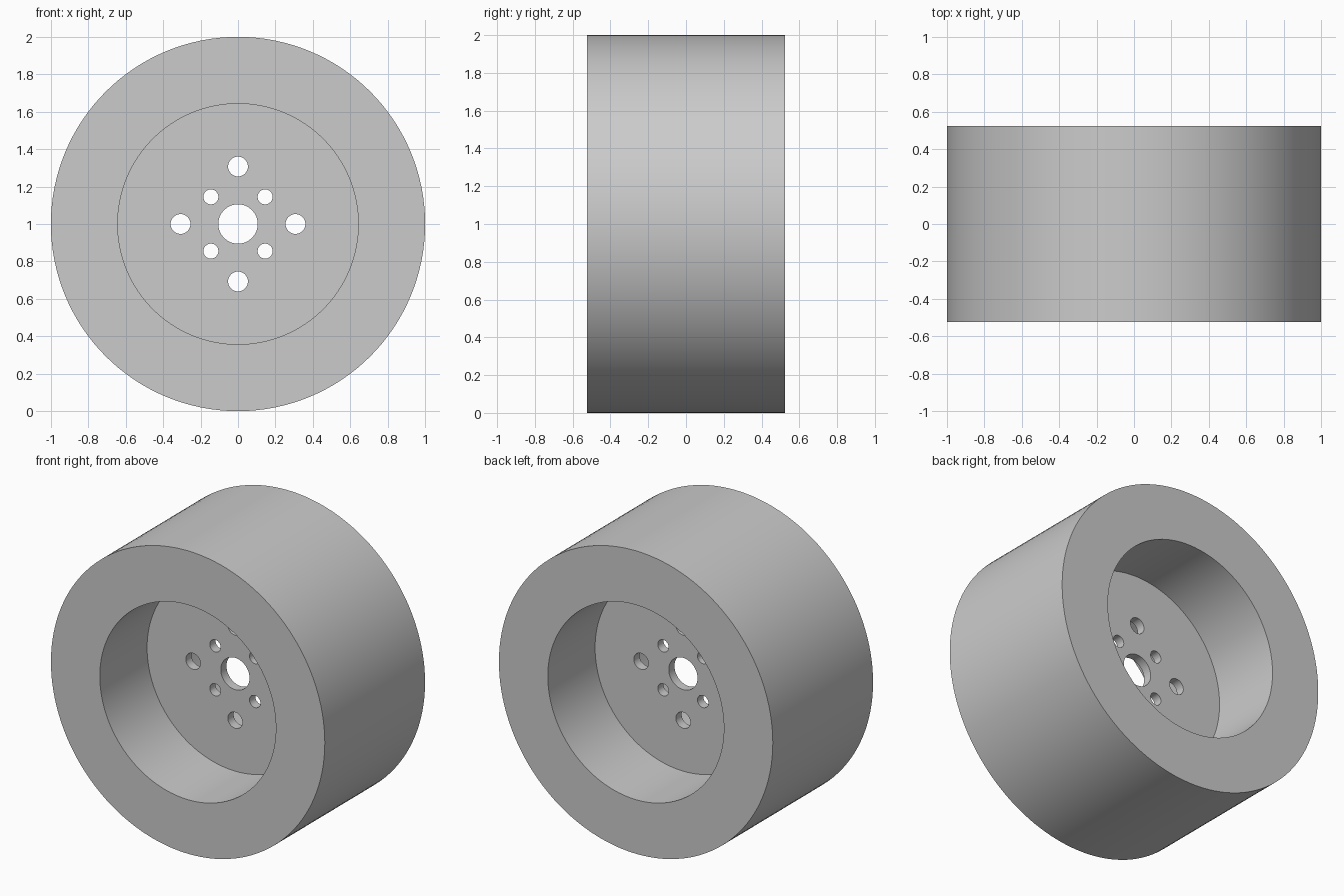
import bpy
import bmesh
from math import cos, sin, pi, radians
from mathutils import Matrix, Vector

cube = bpy.data.objects.get("Cube")
if cube:
    bpy.data.objects.remove(cube, do_unlink=True)

SEGMENTS = 128
RADIUS, HALF_WIDTH = 1.0, 0.523
RECESS_RADIUS, HALF_WEB = 0.643, 0.03
BORE_RADIUS = 0.105

grey = bpy.data.materials.new("plain grey")
grey.use_nodes = True
colour = (0.6, 0.6, 0.6, 1)
grey.diffuse_color = colour
grey.node_tree.nodes["Principled BSDF"].inputs["Base Color"].default_value = colour


def make_object(name, bm):
    bmesh.ops.recalc_face_normals(bm, faces=bm.faces)
    mesh = bpy.data.meshes.new(name)
    bm.to_mesh(mesh)
    bm.free()
    mesh.materials.append(grey)
    obj = bpy.data.objects.new(name, mesh)
    bpy.context.collection.objects.link(obj)
    return obj


# Wheel body: a closed H-shaped section turned around the y axle
half = [(BORE_RADIUS, HALF_WEB), (RECESS_RADIUS, HALF_WEB),
        (RECESS_RADIUS, HALF_WIDTH), (RADIUS, HALF_WIDTH)]
profile = half + [(r, -y) for r, y in reversed(half)]
bm = bmesh.new()
rings = []
for i in range(SEGMENTS):
    a = 2 * pi * i / SEGMENTS
    rings.append([bm.verts.new((r * cos(a), y, RADIUS + r * sin(a)))
                  for r, y in profile])
for i, ring in enumerate(rings):
    following = rings[(i + 1) % SEGMENTS]
    for j in range(len(profile)):
        k = (j + 1) % len(profile)
        bm.faces.new((ring[j], ring[k], following[k], following[j]))
wheel = make_object("wheel", bm)

# Bolt holes: large ones on the axes, small ones on the diagonals
bm = bmesh.new()
for i in range(8):
    distance, hole = (0.307, 0.053) if i % 2 == 0 else (0.205, 0.04)
    a = i * pi / 4
    place = Matrix.Translation(Vector((distance * cos(a), 0, RADIUS + distance * sin(a))))
    bmesh.ops.create_cone(bm, cap_ends=True, segments=40, radius1=hole, radius2=hole,
                          depth=0.2, matrix=place @ Matrix.Rotation(pi / 2, 4, "X"))
cutter = make_object("bolt_hole_cutter", bm)
cutter.hide_render = True

cut = wheel.modifiers.new("bolt holes", "BOOLEAN")
cut.operation = "DIFFERENCE"
cut.solver = "EXACT"
cut.object = cutter

bpy.ops.object.select_all(action="DESELECT")
wheel.select_set(True)
bpy.context.view_layer.objects.active = wheel
bpy.ops.object.modifier_apply(modifier=cut.name)
bpy.data.objects.remove(cutter, do_unlink=True)
bpy.ops.object.shade_smooth_by_angle(angle=radians(30))
